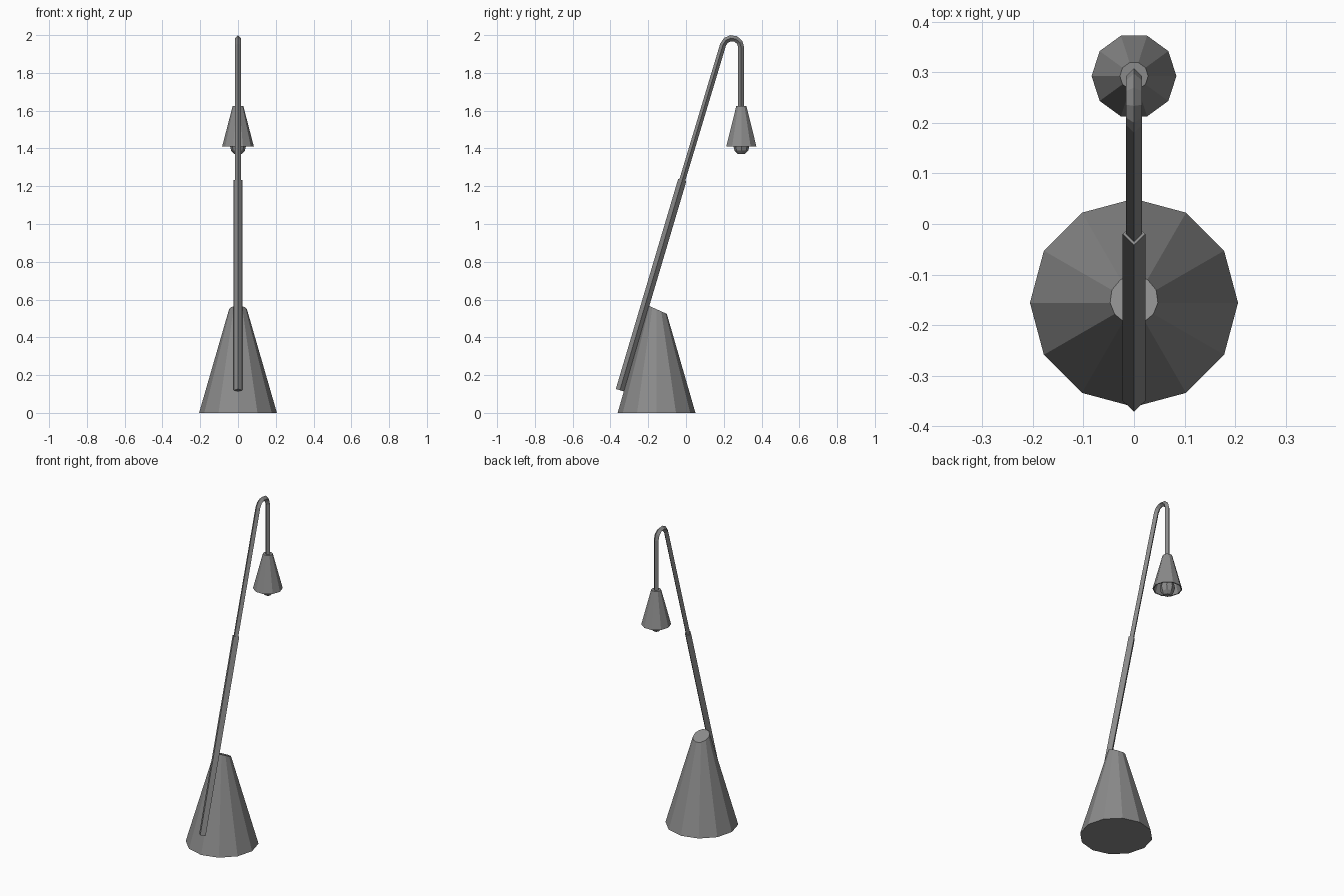
import bpy, bmesh, math
from mathutils import Vector

if "Cube" in bpy.data.objects:
    bpy.data.objects.remove(bpy.data.objects["Cube"], do_unlink=True)

GREY = 0.26
grey = bpy.data.materials.new("grey_metal")
grey.use_nodes = True
grey.diffuse_color = (GREY, GREY, GREY, 1)
grey.node_tree.nodes["Principled BSDF"].inputs["Base Color"].default_value = (GREY, GREY, GREY, 1)


def finish(name, bm, sharp_deg):
    """Smooth the sides, keep caps flat and rims crisp."""
    bmesh.ops.recalc_face_normals(bm, faces=bm.faces)
    for f in bm.faces:
        f.smooth = True
    for e in bm.edges:
        caps = any(len(f.verts) > 4 or f.tag for f in e.link_faces)
        e.smooth = not caps and e.calc_face_angle(0) < math.radians(sharp_deg)
    mesh = bpy.data.meshes.new(name)
    bm.to_mesh(mesh)
    bm.free()
    mesh.materials.append(grey)
    obj = bpy.data.objects.new(name, mesh)
    bpy.context.collection.objects.link(obj)
    return obj


def loft(bm, rings):
    """Join vertex rings with quads and cap both ends."""
    for a, b in zip(rings, rings[1:]):
        n = len(a)
        for i in range(n):
            bm.faces.new((a[i], a[(i + 1) % n], b[(i + 1) % n], b[i]))
    for ring in (rings[0], rings[-1]):
        bm.faces.new(ring).tag = True


def lathe(y, profile, sides):
    bm = bmesh.new()
    rings = []
    for r, z in profile:
        angles = [math.tau * i / sides for i in range(sides)]
        rings.append([bm.verts.new((r * math.cos(a), y + r * math.sin(a), z)) for a in angles])
    loft(bm, rings)
    return bm


def tube(name, path, radius):
    """Sweep a diamond section along a path of (y, z) points."""
    pts = [Vector((0, y, z)) for y, z in path]
    bm = bmesh.new()
    rings = []
    for i, p in enumerate(pts):
        t = (pts[min(i + 1, len(pts) - 1)] - pts[max(i - 1, 0)]).normalized()
        side = Vector((1, 0, 0))
        up = t.cross(side)
        rings.append([bm.verts.new(p + d * radius) for d in (side, up, -side, -up)])
    loft(bm, rings)
    return finish(name, bm, 100)


# Base: cone with a slanted top
bm = lathe(-0.156, [(0.206, 0), (0.018, 0.65)], 12)
cut = bmesh.ops.bisect_plane(bm, geom=bm.verts[:] + bm.edges[:] + bm.faces[:],
                             plane_co=(0, -0.15, 0.546), plane_no=(0, 0.45, 1), clear_outer=True)
rim = [e for e in cut["geom_cut"] if isinstance(e, bmesh.types.BMEdge)]
bmesh.ops.contextual_create(bm, geom=rim)
finish("base", bm, 45)

# Leaning stem: thick sleeve and thin hooked arm
tube("lower_stem", [(-0.35, 0.12), (-0.02, 1.232)], 0.0225)
hook = [(-0.05, 1.131)]
for i in range(6):
    a = math.radians(163.5 * (1 - i / 5))
    hook.append((0.243 + 0.049 * math.cos(a), 1.935 + 0.049 * math.sin(a)))
tube("upper_arm", hook + [(0.292, 1.6)], 0.016)

# Shade: thin-walled, open at the bottom
shade = [(0.022, 1.615), (0.078, 1.41), (0.084, 1.41), (0.028, 1.625)]
finish("lamp_shade", lathe(0.293, shade, 10), 45)

# Bulb: rounded tip with a neck reaching into the shade
bulb = [(0.018, 1.6), (0.022, 1.5), (0.036, 1.45), (0.043, 1.415), (0.036, 1.388), (0.018, 1.37)]
finish("bulb", lathe(0.293, bulb, 8), 60)
